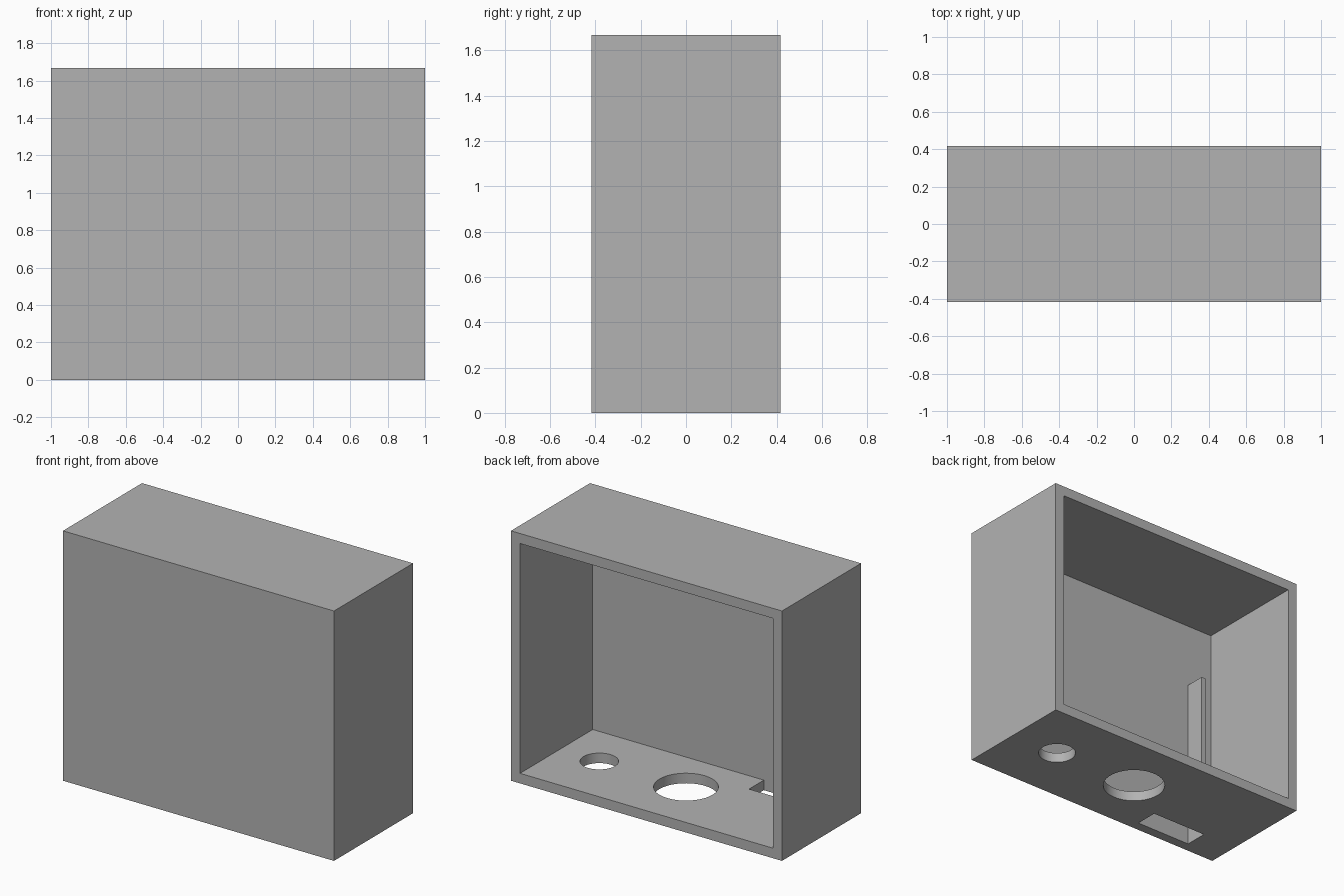
import bpy
import bmesh
from mathutils import Matrix, Vector

if "Cube" in bpy.data.objects:
    bpy.data.objects.remove(bpy.data.objects["Cube"], do_unlink=True)

grey = bpy.data.materials.new("plain grey")
grey.use_nodes = True
COLOUR = (0.45, 0.45, 0.45, 1)
grey.diffuse_color = COLOUR
grey.node_tree.nodes["Principled BSDF"].inputs["Base Color"].default_value = COLOUR

W, D, H, T = 2.0, 0.833, 1.667, 0.067   # outer size and wall thickness


def add_object(name, bm):
    mesh = bpy.data.meshes.new(name)
    bm.to_mesh(mesh)
    bm.free()
    mesh.materials.append(grey)
    obj = bpy.data.objects.new(name, mesh)
    bpy.context.collection.objects.link(obj)
    return obj


def box(name, lo, hi):
    lo, hi = Vector(lo), Vector(hi)
    bm = bmesh.new()
    bmesh.ops.create_cube(bm, size=1, matrix=Matrix.Translation((lo + hi) / 2)
                          @ Matrix.Diagonal((*(hi - lo), 1)))
    return add_object(name, bm)


def cylinder(name, x, radius):
    bm = bmesh.new()
    bmesh.ops.create_cone(bm, cap_ends=True, segments=64, radius1=radius, radius2=radius,
                          depth=0.4, matrix=Matrix.Translation((x, 0, 0)))
    return add_object(name, bm)


# Housing: a block hollowed out from the open back
housing = box("housing", (-W / 2, -D / 2, 0), (W / 2, D / 2, H))
inner_front = -D / 2 + T

# Cutters for the cavity, the two round floor holes and the floor slot
cutters = [
    box("cavity_cutter", (-W / 2 + T, inner_front, T), (W / 2 - T, D, H - T)),
    cylinder("small_hole_cutter", 0.64, 0.117),
    cylinder("large_hole_cutter", 0, 0.196),
    box("slot_cutter", (-0.743, inner_front, -0.2), (-0.33, -0.193, 0.2)),
]
for cutter in cutters:
    cutter.hide_render = True
    cutter.hide_viewport = True
    cutter.display_type = 'WIRE'
    cut = housing.modifiers.new(cutter.name, 'BOOLEAN')
    cut.operation = 'DIFFERENCE'
    cut.solver = 'EXACT'
    cut.object = cutter

# Apply the cuts and drop the cutters
bpy.context.view_layer.update()
evaluated = housing.evaluated_get(bpy.context.evaluated_depsgraph_get())
result = bpy.data.meshes.new_from_object(evaluated)
housing.modifiers.clear()
housing.data = result
for cutter in cutters:
    bpy.data.objects.remove(cutter, do_unlink=True)

# Upright rib beside the slot, on the inside of the front wall
box("inner_rib", (-0.775, inner_front, T), (-0.743, inner_front + 0.135, 1.167))

# Smooth hole walls with sharp rims
bpy.ops.object.select_all(action='DESELECT')
housing.select_set(True)
bpy.context.view_layer.objects.active = housing
bpy.ops.object.shade_smooth_by_angle()
